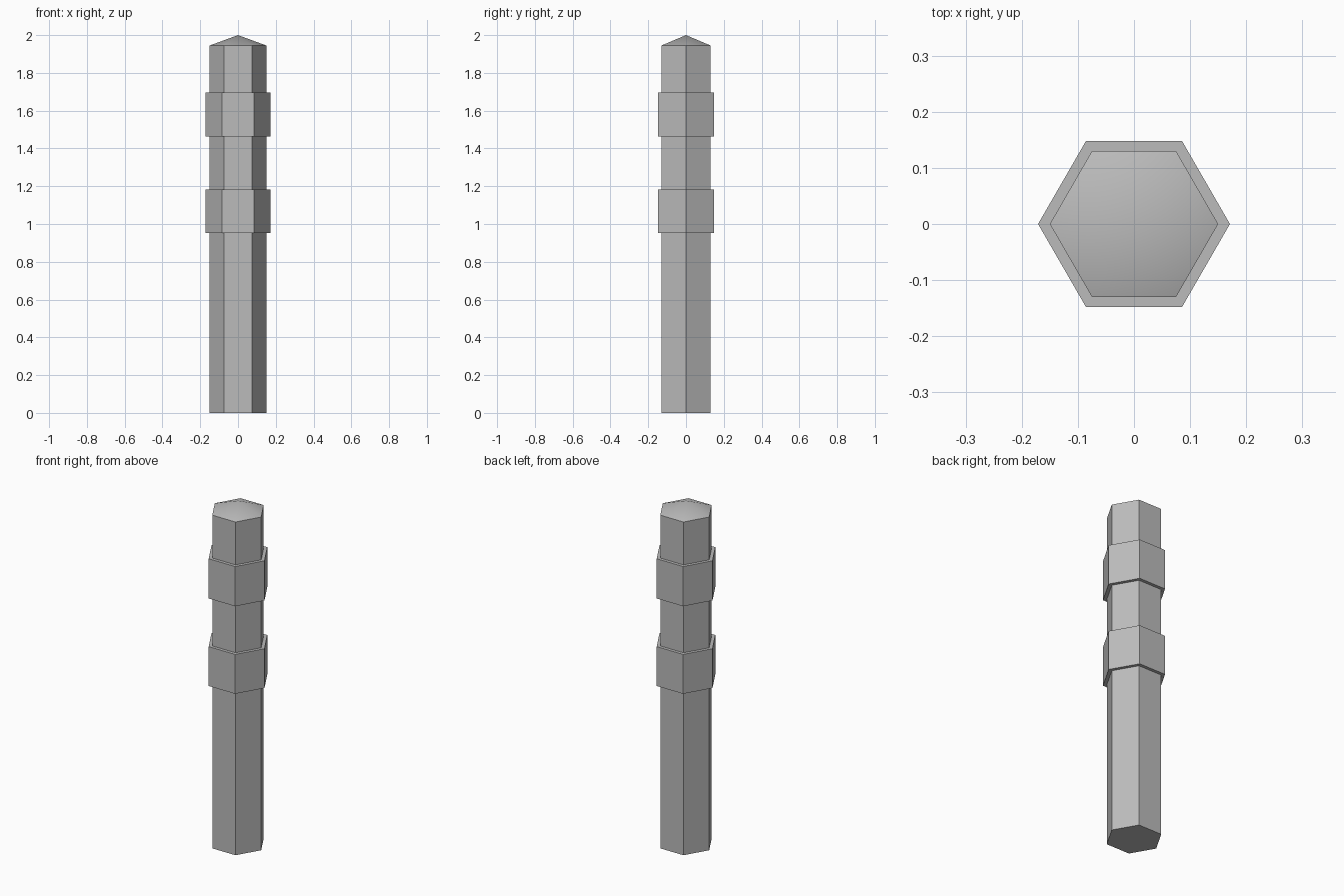
import bpy
import bmesh
from math import cos, sin, pi, radians

cube = bpy.data.objects.get("Cube")
if cube:
    bpy.data.objects.remove(cube, do_unlink=True)

SIDES = 6

grey = bpy.data.materials.new("plain grey")
grey.use_nodes = True
colour = (0.5, 0.5, 0.5, 1)
grey.diffuse_color = colour
grey.node_tree.nodes["Principled BSDF"].inputs["Base Color"].default_value = colour


def hex_prism(name, radius, bottom, top, tip=None):
    """Six-sided prism with corners on the x axis; tip adds a pointed roof."""
    bm = bmesh.new()
    rings = [[bm.verts.new((radius * cos(2 * pi * i / SIDES),
                            radius * sin(2 * pi * i / SIDES), z))
              for i in range(SIDES)] for z in (bottom, top)]
    low, high = rings
    bm.faces.new(low[::-1])
    apex = bm.verts.new((0, 0, tip)) if tip else None
    for i in range(SIDES):
        j = (i + 1) % SIDES
        bm.faces.new((low[i], low[j], high[j], high[i]))
        if apex:
            bm.faces.new((high[i], high[j], apex))
    if not apex:
        bm.faces.new(high)
    mesh = bpy.data.meshes.new(name)
    bm.to_mesh(mesh)
    bm.free()
    mesh.materials.append(grey)
    obj = bpy.data.objects.new(name, mesh)
    bpy.context.collection.objects.link(obj)
    # Shallow roof facets blend together, all other edges stay sharp
    bpy.ops.object.select_all(action='DESELECT')
    obj.select_set(True)
    bpy.context.view_layer.objects.active = obj
    bpy.ops.object.shade_smooth_by_angle(angle=radians(30))
    return obj


# Post with its low pointed top
hex_prism("post", 0.15, 0, 1.945, tip=2.0)

# Two raised collars around the post
hex_prism("lower_collar", 0.171, 0.952, 1.182)
hex_prism("upper_collar", 0.171, 1.463, 1.695)
